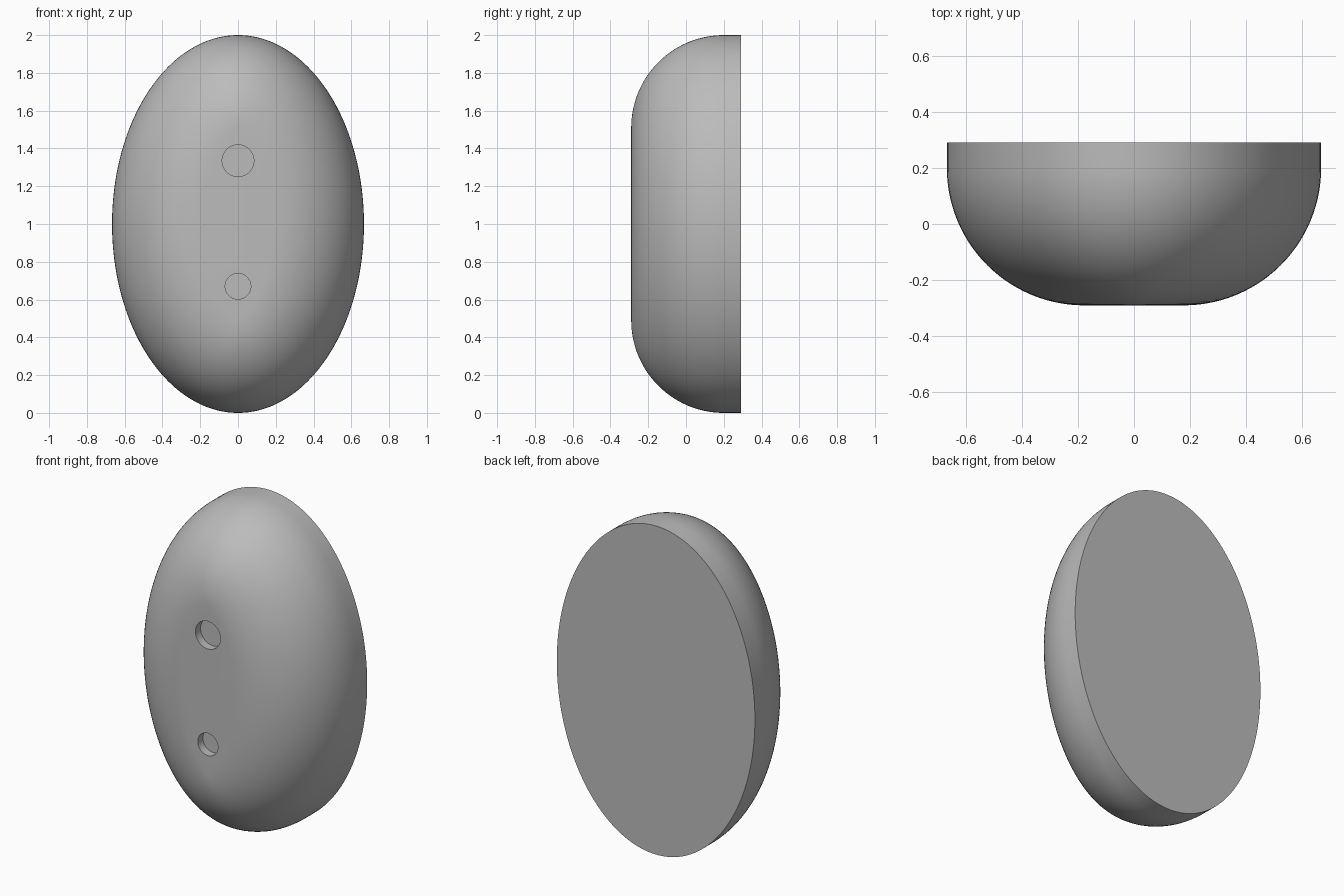
import bpy, bmesh
from math import sin, cos, pi, radians, sqrt

if "Cube" in bpy.data.objects:
    bpy.data.objects.remove(bpy.data.objects["Cube"], do_unlink=True)

A, B = 0.667, 1.0          # half width and half height of the oval
FRONT, BACK = -0.29, 0.29
R = 0.49                   # radius of the rounded front edge
SIDES, STEPS = 160, 28

grey = bpy.data.materials.new("plain grey")
grey.use_nodes = True
colour = (0.5, 0.5, 0.5, 1)
grey.diffuse_color = colour
grey.node_tree.nodes["Principled BSDF"].inputs["Base Color"].default_value = colour


def rim_point(bm, t, inset):
    """Point offset inwards from the oval, stopping at the centre line."""
    length = sqrt((cos(t) / A) ** 2 + (sin(t) / B) ** 2)
    d = min(inset, A * A * length)
    x = A * cos(t) - d * cos(t) / (A * length)
    z = B * sin(t) - d * sin(t) / (B * length)
    y = FRONT + R - sqrt(max(0, R * R - (R - d) ** 2))
    return bm.verts.new((x, y, z + B))


# Oval shell: flat back, straight rim, rounded edge, flat front
bm = bmesh.new()
angles = [2 * pi * i / SIDES for i in range(SIDES)]
rings = [[bm.verts.new((A * cos(t), BACK, B * sin(t) + B)) for t in angles]]
for k in range(STEPS + 1):
    inset = R * (1 - cos(k / STEPS * pi / 2))
    rings.append([rim_point(bm, t, inset) for t in angles])
for low, high in zip(rings, rings[1:]):
    for i in range(SIDES):
        j = (i + 1) % SIDES
        bm.faces.new((low[i], low[j], high[j], high[i]))
bm.faces.new(rings[0])
bm.faces.new(rings[-1])
bmesh.ops.remove_doubles(bm, verts=bm.verts, dist=0.0005)
bmesh.ops.recalc_face_normals(bm, faces=bm.faces)
mesh = bpy.data.meshes.new("oval_shell")
bm.to_mesh(mesh)
bm.free()
mesh.materials.append(grey)
shell = bpy.data.objects.new("oval_shell", mesh)
bpy.context.collection.objects.link(shell)


def round_recess(name, z, radius, depth=0.05):
    """Cut a shallow round hole in the front face."""
    bpy.ops.mesh.primitive_cylinder_add(
        vertices=64, radius=radius, depth=2 * depth,
        location=(0, FRONT, z), rotation=(pi / 2, 0, 0))
    cutter = bpy.context.object
    cutter.name = name
    cutter.hide_render = True
    cutter.data.materials.append(grey)
    bpy.context.view_layer.objects.active = shell
    mod = shell.modifiers.new(name, 'BOOLEAN')
    mod.operation = 'DIFFERENCE'
    mod.solver = 'EXACT'
    mod.object = cutter
    bpy.ops.object.modifier_apply(modifier=mod.name)
    bpy.data.objects.remove(cutter, do_unlink=True)


# Upper and lower round recesses
round_recess("upper_recess", 1.335, 0.084)
round_recess("lower_recess", 0.67, 0.068)

bpy.ops.object.select_all(action='DESELECT')
shell.select_set(True)
bpy.context.view_layer.objects.active = shell
bpy.ops.object.shade_smooth_by_angle(angle=radians(30))
